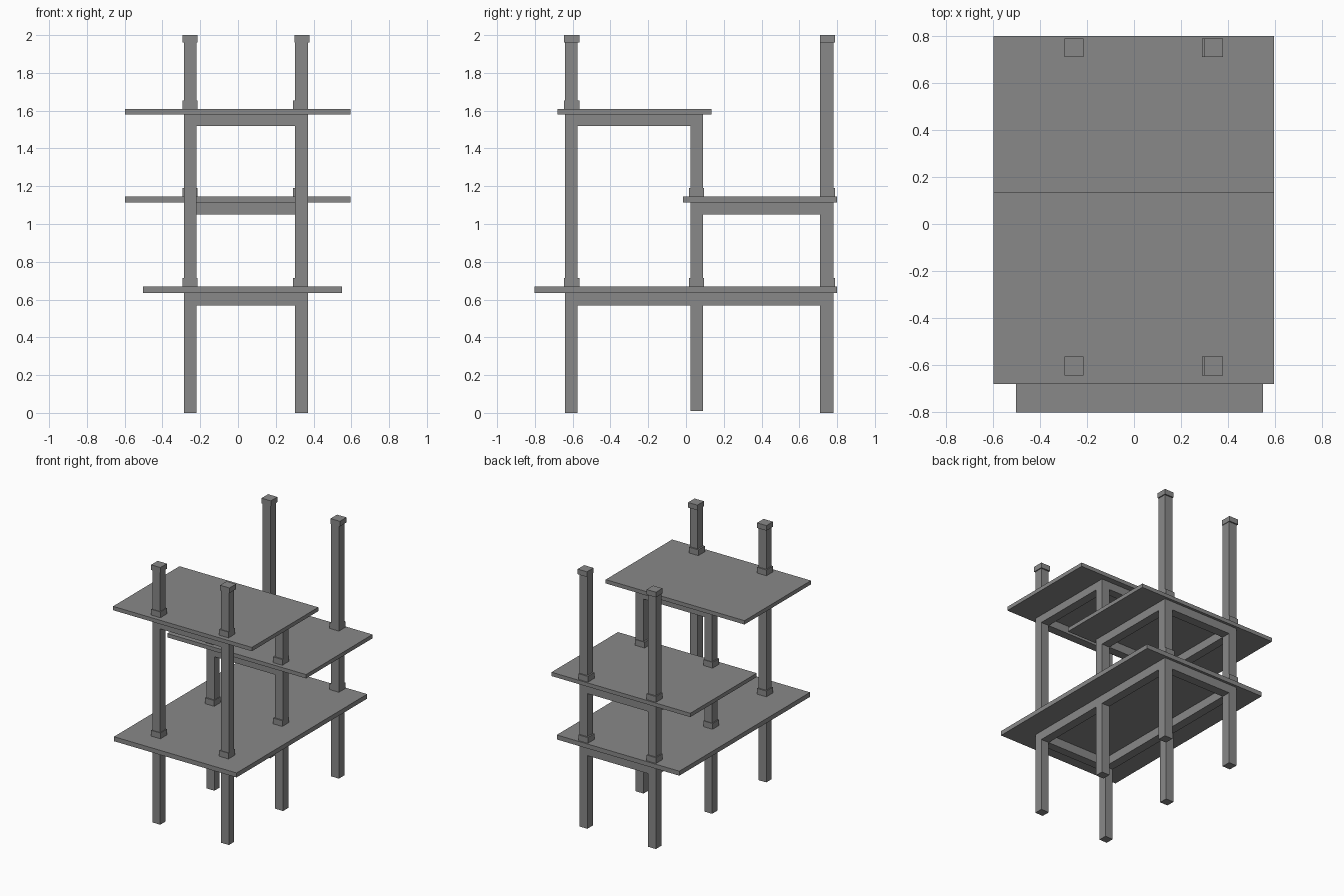
import bpy

if "Cube" in bpy.data.objects:
    bpy.data.objects.remove(bpy.data.objects["Cube"])

grey = bpy.data.materials.new("grey wood")
grey.diffuse_color = (0.25, 0.25, 0.25, 1)
grey.use_nodes = True
grey.node_tree.nodes["Principled BSDF"].inputs["Base Color"].default_value = grey.diffuse_color


def box(name, x, y, z):
    """Box spanning the given (low, high) ranges."""
    verts = [(a, b, c) for c in z for b in y for a in x]
    faces = [(0, 2, 3, 1), (4, 5, 7, 6), (0, 1, 5, 4),
             (2, 6, 7, 3), (0, 4, 6, 2), (1, 3, 7, 5)]
    mesh = bpy.data.meshes.new(name)
    mesh.from_pydata(verts, [], faces)
    mesh.materials.append(grey)
    obj = bpy.data.objects.new(name, mesh)
    bpy.context.collection.objects.link(obj)
    return obj


# Post columns: left/right in x, front/middle/back in y
post_x = {"left": (-0.287, -0.22), "right": (0.302, 0.37)}
collar_x = {"left": (-0.295, -0.215), "right": (0.29, 0.37)}
cap_x = {"left": (-0.295, -0.215), "right": (0.298, 0.378)}
post_y = {"front": (-0.64, -0.575), "middle": (0.025, 0.09), "back": (0.71, 0.78)}
collar_y = {"front": (-0.645, -0.565), "middle": (0.015, 0.095), "back": (0.71, 0.79)}
post_z = {"front": (0, 1.98), "middle": (0.01, 1.58), "back": (0, 1.98)}

# Posts, with end caps on the four tall ones
for side in post_x:
    for row in post_y:
        box(f"{row}_{side}_post", post_x[side], post_y[row], post_z[row])
        if row != "middle":
            box(f"{row}_{side}_cap", cap_x[side], collar_y[row], (1.96, 2.0))

# Decks: name, x, y, z, beam bottom, frame end rows, rows with collars on top
decks = [
    ("lower", (-0.503, 0.55), (-0.803, 0.80), (0.635, 0.67), 0.568,
     ("front", "back"), ("front", "middle", "back")),
    ("middle", (-0.597, 0.595), (-0.015, 0.80), (1.115, 1.145), 1.05,
     ("middle", "back"), ("middle", "back")),
    ("upper", (-0.597, 0.595), (-0.68, 0.135), (1.58, 1.61), 1.52,
     ("front", "middle"), ("front",)),
]
for name, x, y, z, low, ends, collars in decks:
    box(f"{name}_deck", x, y, z)
    beam_z = (low, z[0])
    # Frame under the deck
    for row in ends:
        box(f"{name}_{row}_cross_beam",
            (post_x["left"][1], post_x["right"][0]), post_y[row], beam_z)
    for side in post_x:
        rows = [r for r in post_y if post_y[ends[0]][0] <= post_y[r][0] <= post_y[ends[1]][0]]
        for a, b in zip(rows, rows[1:]):
            box(f"{name}_{side}_{a}_side_beam", post_x[side],
                (post_y[a][1], post_y[b][0]), beam_z)
        # Collars where the posts pass through the deck
        for row in collars:
            box(f"{name}_{row}_{side}_collar", collar_x[side], collar_y[row],
                (z[1], z[1] + 0.045))
